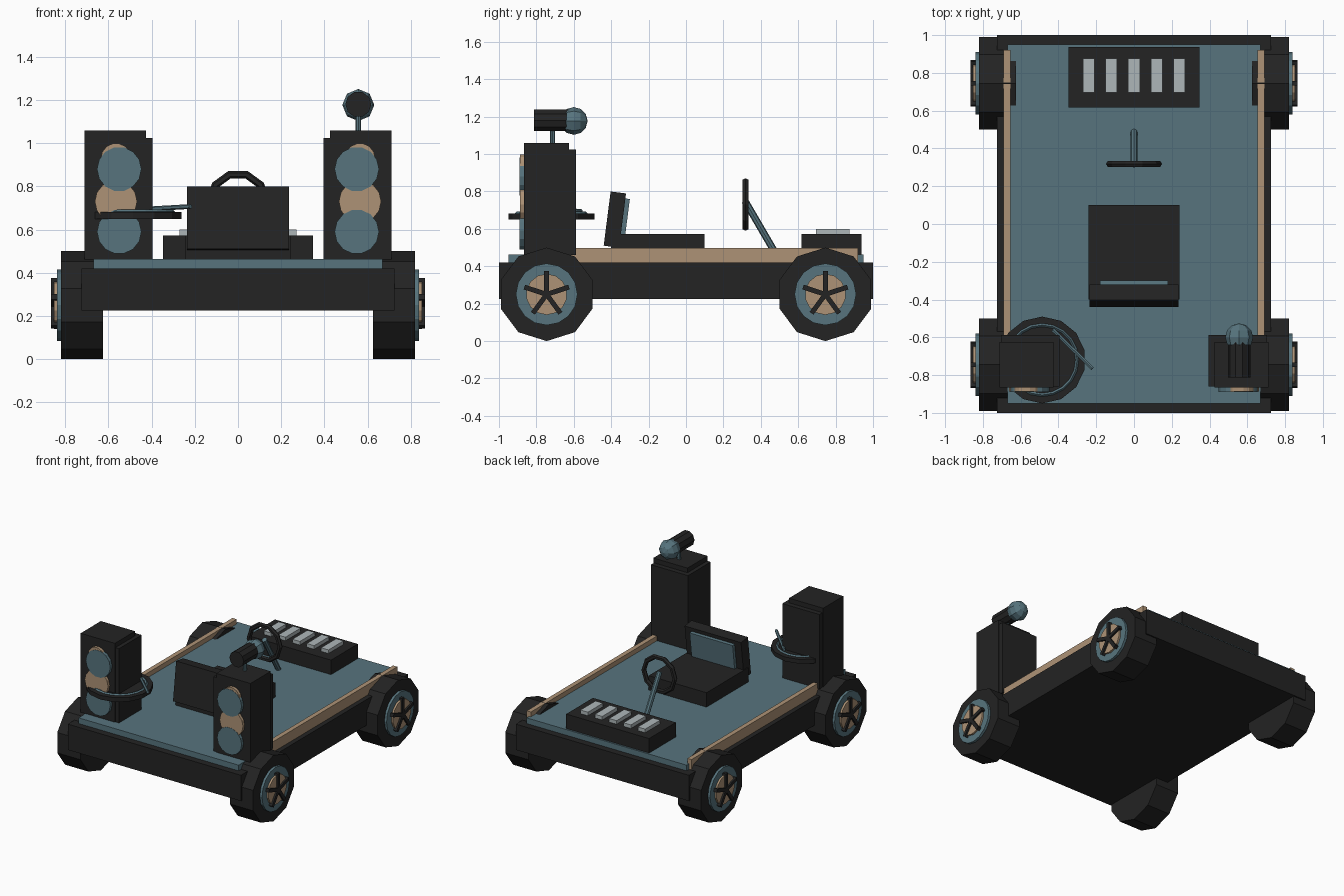
import bpy, bmesh, math
from mathutils import Vector, Matrix

if "Cube" in bpy.data.objects:
    bpy.data.objects.remove(bpy.data.objects["Cube"])


def material(name, rgb):
    m = bpy.data.materials.new(name)
    m.diffuse_color = (*rgb, 1)
    m.use_nodes = True
    m.node_tree.nodes["Principled BSDF"].inputs["Base Color"].default_value = m.diffuse_color
    return m


BLACK = material("black", (0.017, 0.017, 0.017))
BLUE = material("slate blue", (0.095, 0.175, 0.208))
TAN = material("tan", (0.42, 0.29, 0.18))
GREY = material("light grey", (0.42, 0.47, 0.485))


def finish(name, bm, mat):
    bmesh.ops.recalc_face_normals(bm, faces=bm.faces[:])
    me = bpy.data.meshes.new(name)
    bm.to_mesh(me)
    bm.free()
    me.materials.append(mat)
    ob = bpy.data.objects.new(name, me)
    bpy.context.collection.objects.link(ob)
    return ob


def box(name, x, y, z, mat, tilt=None):
    """Box from (min, max) ranges; tilt = (angle, pivot) about the x axis."""
    bm = bmesh.new()
    size = [b - a for a, b in (x, y, z)]
    mid = [(a + b) / 2 for a, b in (x, y, z)]
    bmesh.ops.create_cube(bm, size=1, matrix=Matrix.Translation(mid) @ Matrix.Diagonal((*size, 1)))
    if tilt:
        bmesh.ops.rotate(bm, verts=bm.verts, cent=tilt[1], matrix=Matrix.Rotation(tilt[0], 3, 'X'))
    return finish(name, bm, mat)


def prism(name, p, q, r, n, mat, phase=0.0, squash=1.0):
    """n-sided cylinder from p to q; phase 0 puts a corner on the up side."""
    p, q = Vector(p), Vector(q)
    axis = (q - p).normalized()
    up = Vector((0, 1, 0)) if abs(axis.z) > 0.9 else Vector((0, 0, 1))
    side = axis.cross(up).normalized()
    up = side.cross(axis)
    bm = bmesh.new()
    rings = []
    for c in (p, q):
        rings.append([bm.verts.new(c + up * r * math.cos(a) + side * r * squash * math.sin(a))
                      for a in (2 * math.pi * i / n + phase for i in range(n))])
    bm.faces.new(rings[0])
    bm.faces.new(rings[1])
    for i in range(n):
        j = (i + 1) % n
        bm.faces.new((rings[0][i], rings[0][j], rings[1][j], rings[1][i]))
    return finish(name, bm, mat)


def ring(name, centre, r, tube, n, m, mat, rot, phase=0.0):
    """Low-poly torus around z, then rotated by rot."""
    bm = bmesh.new()
    loops = []
    for i in range(n):
        a = 2 * math.pi * i / n + phase
        loops.append([bm.verts.new(Vector(centre) + rot @ Vector((
            (r + tube * math.cos(b)) * math.cos(a),
            (r + tube * math.cos(b)) * math.sin(a), tube * math.sin(b))))
            for b in (2 * math.pi * k / m for k in range(m))])
    for i in range(n):
        for k in range(m):
            i2, k2 = (i + 1) % n, (k + 1) % m
            bm.faces.new((loops[i][k], loops[i2][k], loops[i2][k2], loops[i][k2]))
    return finish(name, bm, mat)


# chassis and deck
box("chassis", (-.725, .725), (-1, 1), (.225, .42), BLACK)
box("deck", (-.67, .67), (-.95, .95), (.42, .463), BLUE)

for s, side in ((-1, "left"), (1, "right")):
    def span(a, b):
        return tuple(sorted((s * a, s * b)))

    # side rail
    box(side + "_rail", span(.655, .69), (-.7, .92), (.42, .499), TAN)

    # wheels with hub discs and five spokes
    for y, end in ((-.745, "front"), (.745, "rear")):
        n = f"{end}_{side}_"
        prism(n + "tyre", (s * .625, y, .25), (s * .82, y, .25), .25, 10, BLACK, squash=1.03)
        prism(n + "rim", (s * .8, y, .25), (s * .838, y, .25), .165, 16, BLUE)
        prism(n + "hub", (s * .8, y, .25), (s * .852, y, .25), .11, 14, TAN)
        for k in range(5):
            box(f"{n}spoke_{k}", span(.835, .865), (y - .013, y + .013), (.25, .375), BLACK,
                (k * math.tau / 5, (0, y, .25)))

    # speaker tower: main cabinet, taller core and front cones
    box(side + "_speaker_cabinet", span(.395, .705), (-.86, -.588), (.46, 1.025), BLACK)
    box(side + "_speaker_core", span(.425, .711), (-.866, -.625), (.46, 1.06), BLACK)
    for z, x, r, mat, y in ((.59, .55, .103, BLUE, -.889), (.88, .55, .103, BLUE, -.889),
                            (.73, .565, .098, TAN, -.887), (.93, .565, .07, TAN, -.887)):
        prism(f"{side}_speaker_cone_{z}", (s * x, -.85, z), (s * x, y, z), r, 14, mat, math.pi / 14)

# turntable on the left tower
prism("turntable", (-.486, -.72, .65), (-.486, -.72, .682), .23, 14, BLACK)
ring("record_groove", (-.486, -.72, .683), .185, .009, 20, 4, BLUE, Matrix.Identity(3))
prism("tone_arm", (-.43, -.56, .695), (-.22, -.765, .707), .011, 6, BLUE)

# microphone on the right tower
prism("microphone_stand", (.557, -.713, 1.05), (.557, -.713, 1.15), .013, 8, BLUE)
prism("microphone_body", (.557, -.812, 1.18), (.557, -.6, 1.18), .06, 10, BLACK, math.pi / 10)
bm = bmesh.new()
bmesh.ops.create_uvsphere(bm, u_segments=8, v_segments=6, radius=.074,
                          matrix=Matrix.Translation((.557, -.6, 1.177)) @ Matrix.Rotation(math.pi / 2, 4, 'X'))
finish("microphone_head", bm, BLUE)

# seat with leaning backrest and padded panel
lean = (-math.radians(7.3), (0, -.4, .508))
box("seat_cushion", (-.242, .242), (-.4, .1), (.46, .572), BLACK)
box("seat_back", (-.236, .236), (-.44, -.357), (.505, .797), BLACK, lean)
box("seat_panel", (-.18, .18), (-.36, -.333), (.55, .77), BLUE, lean)

# steering wheel and column
ring("steering_wheel", (0, .318, .73), .13, .018, 10, 6, BLACK, Matrix.Rotation(math.pi / 2, 3, 'X'))
prism("steering_column", (0, .315, .75), (0, .487, .455), .019, 8, BLUE)

# keyboard with five keys
box("keyboard", (-.347, .347), (.617, .937), (.46, .573), BLACK)
for i in range(5):
    x = (i - 2) * .12
    box(f"key_{i}", (x - .031, x + .031), (.695, .875), (.56, .6), GREY)
